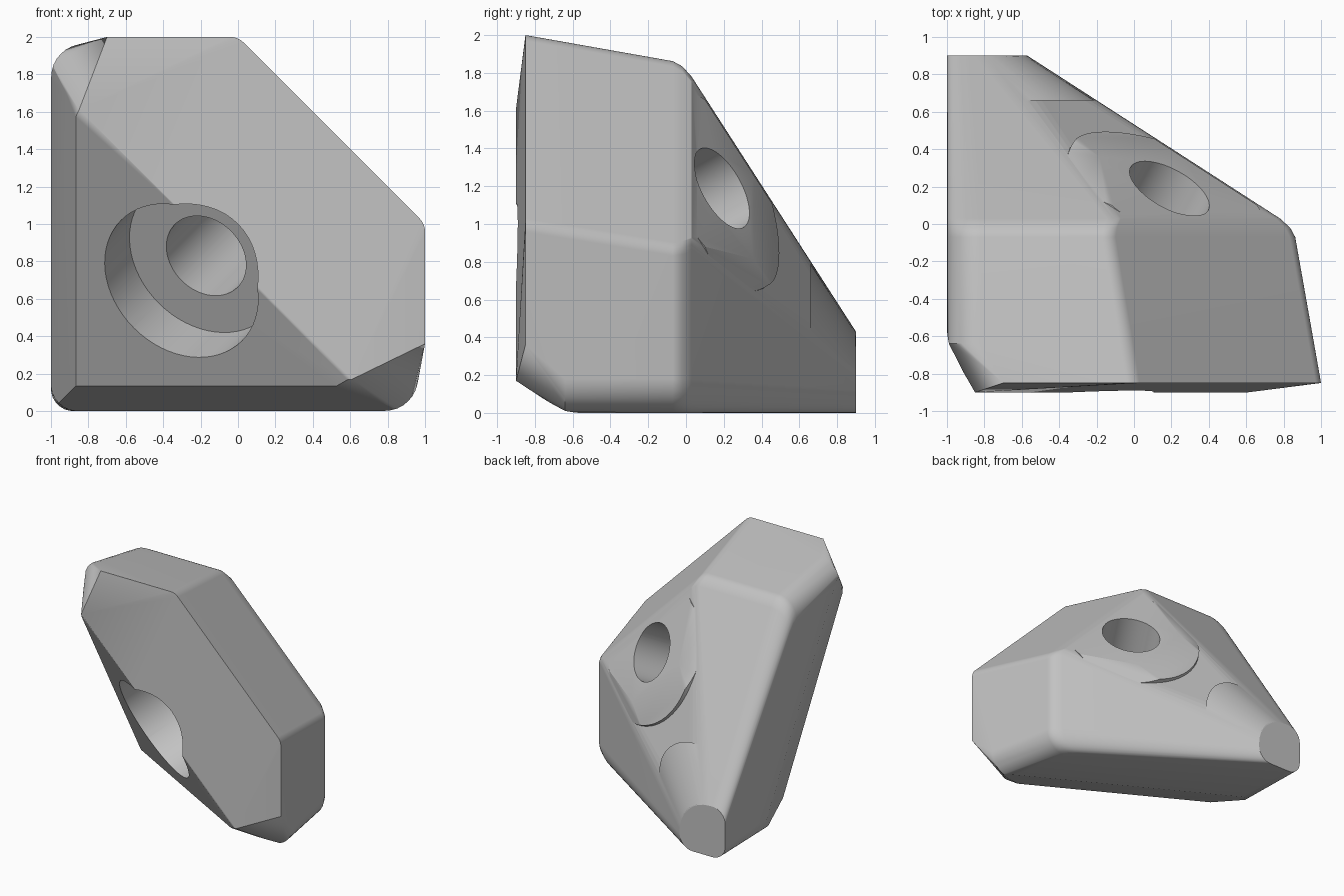
import bpy, bmesh, math
from mathutils import Vector

cube = bpy.data.objects.get("Cube")
if cube:
    bpy.data.objects.remove(cube, do_unlink=True)

grey = bpy.data.materials.new("plain_grey")
grey.use_nodes = True
COLOR = (0.54, 0.54, 0.54, 1)
grey.diffuse_color = COLOR
grey.node_tree.nodes["Principled BSDF"].inputs["Base Color"].default_value = COLOR


def rounded(corners, y, steps=8):
    """Round each (a, b, radius) corner; a runs along x from the side wall, b along z."""
    pts = []
    n = len(corners)
    for i, (a, b, r) in enumerate(corners):
        p = Vector((a, b))
        u = (Vector(corners[i - 1][:2]) - p).normalized()
        v = (Vector(corners[(i + 1) % n][:2]) - p).normalized()
        half = u.angle(v) / 2
        centre = p + (u + v).normalized() * r / math.sin(half)
        s = p + u * r / math.tan(half) - centre
        e = p + v * r / math.tan(half) - centre
        sweep = s.angle_signed(e) if r else 0
        for k in range(steps + 1 if r else 1):
            t = -sweep * k / steps
            q = centre + Vector((s.x * math.cos(t) - s.y * math.sin(t),
                                 s.x * math.sin(t) + s.y * math.cos(t)))
            pts.append(Vector((q.x - 1, y, q.y)))
    return pts


def clipped_square(y, size, total, r, r_diag):
    """Square section with its outer corner cut where a + b = total."""
    c = total - size
    return rounded([(0, 0, r), (size, 0, r), (size, c, r_diag),
                    (c, size, r_diag), (0, size, r)], y)


def leaf(y, size, r, low=0.0, r_low=0.12):
    return rounded([(low, low, r_low), (size, low, r_low),
                    (size, size, r), (low, size, r_low)], y)


def wrap(points):
    """Fresh closed convex solid round the points."""
    bm = bmesh.new()
    for p in points:
        bm.verts.new(p)
    bmesh.ops.remove_doubles(bm, verts=bm.verts[:], dist=0.001)
    bmesh.ops.convex_hull(bm, input=bm.verts[:])
    loose = [v for v in bm.verts if not v.link_faces]
    bmesh.ops.delete(bm, geom=loose, context='VERTS')
    return bm


def hull(name, points, planes=()):
    """Convex solid trimmed by (normal, offset) planes."""
    bm = wrap(points)
    for normal, offset in planes:
        normal = Vector(normal)
        bmesh.ops.bisect_plane(bm, geom=bm.verts[:] + bm.edges[:] + bm.faces[:],
                               plane_co=normal * offset / normal.length_squared,
                               plane_no=normal, clear_outer=True)
        kept = [v.co.copy() for v in bm.verts]
        bm.free()
        bm = wrap(kept)
    bmesh.ops.dissolve_limit(bm, angle_limit=math.radians(0.1),
                             verts=bm.verts[:], edges=bm.edges[:])
    bmesh.ops.recalc_face_normals(bm, faces=bm.faces[:])
    mesh = bpy.data.meshes.new(name)
    bm.to_mesh(mesh)
    bm.free()
    mesh.materials.append(grey)
    ob = bpy.data.objects.new(name, mesh)
    bpy.context.collection.objects.link(ob)
    return ob


# Screw axis, running from the lower front to the upper back
SLOPE = 1.8
direction = Vector((1, SLOPE, 1))
axis = direction.normalized()
side = axis.orthogonal().normalized()
up = axis.cross(side)
mid = Vector((0.19, 0.19, 1.19))
floor = mid - 0.36 * direction


def rod(name, centre, radius, start, end, planes=()):
    turns = [2 * math.pi * i / 64 for i in range(64)]
    return hull(name, [centre + axis * d + radius * (side * math.cos(t) + up * math.sin(t))
                       for d in (start, end) for t in turns], planes)


# Main block: front ridge, rim, side walls, rear shoulder and tip,
# with the lower front sliced off square to the screw axis and chamfered
ridge = [Vector((-0.85, -0.9, 1.61)), Vector((0.61, -0.9, 0.17))]
rim = rounded([(0.3, 2, 0), (1.0, 2, 0.1), (2, 1.0, 0.1), (2, 0.36, 0)], -0.85)
block = hull("bracket_block", ridge + rim
             + clipped_square(-0.64, 1.963, 2.93, 0.18, 0.1)
             + clipped_square(-0.07, 1.862, 2.735, 0.18, 0.1)
             + clipped_square(-0.02, 1.835, 2.715, 0.18, 0.1)
             + clipped_square(0.03, 1.78, 2.68, 0.18, 0.1)
             + leaf(0.9, 0.43, 0.28),
             [((-1, -SLOPE, -1), 0.86), ((-1, -SLOPE, -5.6), 0.25), ((-5.6, -SLOPE, -1), 4.85)])

# Raised flat boss round the rear hole, trimmed to the block's slopes
boss = rod("hole_boss", mid, 0.57, -0.35, 0.2, [
    (direction, 1.72), ((1, 2.83, 1), 2.09), ((1, 0.352, 1), 1.69),
    ((0, 1.55, 1), 1.815), ((1, 1.55, 0), 0.815)])

# Rounded post leading to the rear tip
post = hull("rear_post", leaf(0.66, 0.79, 0.33, 0.1, 0.05) + leaf(0.898, 0.425, 0.24, 0.05, 0.05))

# Screw hole and its wide front recess
hole = rod("hole_cutter", mid, 0.237, -1.6, 0.6)
recess = rod("recess_cutter", floor, 0.456, -1.2, 0)

bpy.ops.object.select_all(action='DESELECT')
block.select_set(True)
bpy.context.view_layer.objects.active = block
for tool, op in ((boss, 'UNION'), (post, 'UNION'), (hole, 'DIFFERENCE'), (recess, 'DIFFERENCE')):
    tool.hide_render = True
    mod = block.modifiers.new(tool.name, 'BOOLEAN')
    mod.operation = op
    mod.solver = 'EXACT'
    mod.object = tool
    bpy.ops.object.modifier_apply(modifier=mod.name)
    bpy.data.objects.remove(tool, do_unlink=True)

bpy.ops.object.shade_smooth_by_angle(angle=math.radians(28))
weighted = block.modifiers.new("even_shading", 'WEIGHTED_NORMAL')
weighted.keep_sharp = True
